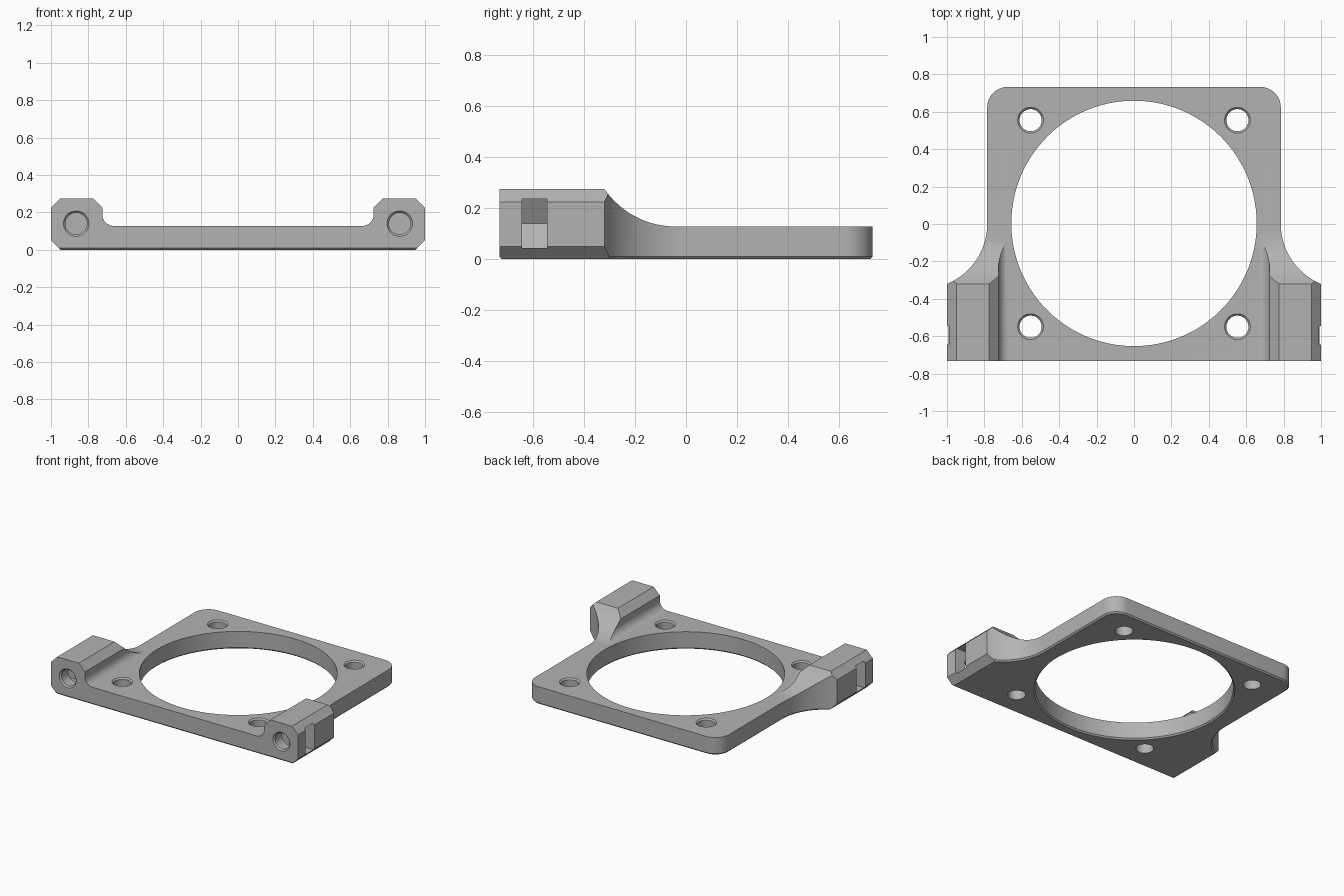
import bpy
import bmesh
from math import sin, cos, pi, radians
from mathutils import Matrix, Vector

if "Cube" in bpy.data.objects:
    bpy.data.objects.remove(bpy.data.objects["Cube"])

grey = bpy.data.materials.new("plain grey")
grey.use_nodes = True
COLOUR = (0.45, 0.45, 0.45, 1)
grey.diffuse_color = COLOUR
grey.node_tree.nodes["Principled BSDF"].inputs["Base Color"].default_value = COLOUR

ALONG_Y = Matrix.Rotation(-pi / 2, 4, "X")


def arc(cx, cy, r, start, end, n=24):
    """Points on an arc, angles in degrees."""
    angles = [radians(start + (end - start) * i / n) for i in range(n + 1)]
    return [(cx + r * cos(a), cy + r * sin(a)) for a in angles]


def mirrored(half):
    """Close a right-hand half profile with its mirror image."""
    return half + [(-x, y) for x, y in reversed(half)]


def finish(name, bm):
    bmesh.ops.recalc_face_normals(bm, faces=bm.faces)
    mesh = bpy.data.meshes.new(name)
    bm.to_mesh(mesh)
    bm.free()
    mesh.materials.append(grey)
    obj = bpy.data.objects.new(name, mesh)
    bpy.context.collection.objects.link(obj)
    return obj


def prism(name, points, place, depth, bottom_chamfer=0):
    """Extrude a flat profile; place(u, v) gives the 3D start point."""
    bm = bmesh.new()
    face = bm.faces.new([bm.verts.new(place(u, v)) for u, v in points])
    rim = list(face.edges)
    new = bmesh.ops.extrude_face_region(bm, geom=[face], use_keep_orig=True)
    moved = [g for g in new["geom"] if isinstance(g, bmesh.types.BMVert)]
    bmesh.ops.translate(bm, verts=moved, vec=Vector(depth))
    bmesh.ops.recalc_face_normals(bm, faces=bm.faces)
    if bottom_chamfer:
        bmesh.ops.bevel(bm, geom=rim, offset=bottom_chamfer, segments=1,
                        affect="EDGES", clamp_overlap=False)
    return finish(name, bm)


def drill(name, rings, matrix, sides=64):
    """Round cutter lofted through (radius, height) rings."""
    bm = bmesh.new()
    loops = [[bm.verts.new((r * cos(2 * pi * i / sides), r * sin(2 * pi * i / sides), h))
              for i in range(sides)] for r, h in rings]
    for low, high in zip(loops, loops[1:]):
        for i in range(sides):
            j = (i + 1) % sides
            bm.faces.new((low[i], low[j], high[j], high[i]))
    bm.faces.new(loops[0][::-1])
    bm.faces.new(loops[-1])
    bm.transform(matrix)
    return finish(name, bm)


def combine(target, cutter, operation):
    mod = target.modifiers.new("cut", "BOOLEAN")
    mod.operation, mod.solver, mod.object = operation, "EXACT", cutter
    bpy.context.view_layer.objects.active = target
    bpy.ops.object.modifier_apply(modifier=mod.name)
    bpy.data.objects.remove(cutter)


# Plan outline with flared front lugs and rounded back corners
BACK, THICK = 0.733, 0.128
plan = mirrored([(1, -BACK)] + arc(1.131, 0, 0.346, 247.7, 180)
                + arc(0.675, BACK - 0.11, 0.11, 0, 90, 12))
frame = prism("mounting_frame", plan, lambda x, y: (x, y, 0), (0, 0, 0.4), 0.01)

# Front section: chamfered lugs with a fillet down to the plate
section = mirrored([(0.85, -0.1), (1.0875, 0.1375), (0.95, 0.275), (0.775, 0.275),
                    (0.725, 0.225)] + arc(0.665, THICK + 0.06, 0.06, 0, -90, 12))
combine(frame, prism("front_section", section, lambda x, z: (x, -1, z), (0, 2, 0)),
        "INTERSECT")

# Side section: lugs sweep down to the plate behind
sweep = [(-1, -0.2), (1, -0.2), (1, THICK)] + arc(-0.04, THICK + 0.34, 0.34, 270, 200) \
    + [(-1, 0.352)]
combine(frame, prism("side_section", sweep, lambda y, z: (-1.5, y, z), (3, 0, 0)),
        "INTERSECT")

# Large central opening, chamfered underneath
combine(frame, drill("opening", [(0.676, -0.01), (0.656, 0.01), (0.656, 0.5)],
                     Matrix.Translation((0, 0.003, 0)), 128), "DIFFERENCE")

for side in (-1, 1):
    # Corner screw holes with chamfered rims
    for y in (-0.549, 0.555):
        combine(frame, drill("screw_hole", [(0.059, -0.1), (0.059, THICK - 0.01),
                                            (0.079, THICK + 0.01)],
                             Matrix.Translation((side * 0.553, y, 0))), "DIFFERENCE")
    # Blind bolt hole from the front of each lug
    combine(frame, drill("bolt_hole", [(0.078, -0.01), (0.058, 0.01), (0.058, 0.32)],
                         Matrix.Translation((side * 0.865, -BACK, 0.14)) @ ALONG_Y),
            "DIFFERENCE")
    # Nut slot open to the outside, pointed at its inner end
    slot = [(0.752, 0.14), (0.808, 0.043), (1.2, 0.043), (1.2, 0.237), (0.808, 0.237)]
    combine(frame, prism("nut_slot", slot, lambda x, z: (side * x, -0.645, z),
                         (0, 0.1, 0)), "DIFFERENCE")

frame.select_set(True)
bpy.context.view_layer.objects.active = frame
bpy.ops.object.shade_smooth_by_angle(angle=radians(25))
